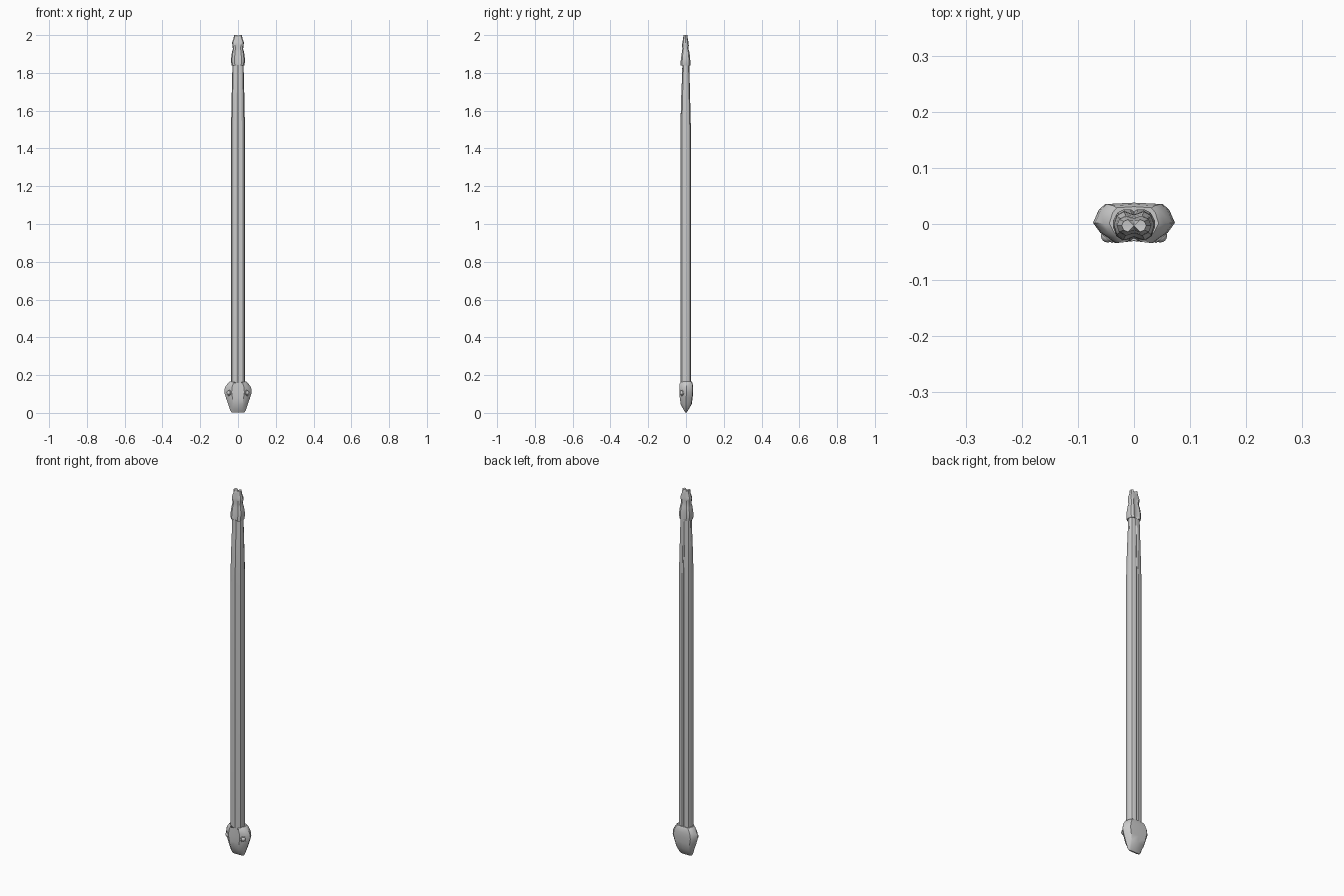
import bpy, bmesh, math

if "Cube" in bpy.data.objects:
    bpy.data.objects.remove(bpy.data.objects["Cube"])

def loft(name, half, rings, dip_top=0.0, dip_back=0.0, angle=30):
    """Loft a mirrored half profile through rings of (z, half width, half depth, centre y)."""
    prof = half + [(-x, y) for x, y in reversed(half) if x > 1e-6]
    bm = bmesh.new()
    loops = []
    for i, (z, sx, sy, cy) in enumerate(rings):
        loop = []
        for x, y in prof:
            dz = 0
            if i == len(rings) - 1 and abs(x) < 1e-6:
                dz = dip_top if y < 0 else dip_back
            loop.append(bm.verts.new((x * sx, cy + y * sy, z - dz)))
        loops.append(loop)
    n = len(prof)
    for a, b in zip(loops, loops[1:]):
        for k in range(n):
            j = (k + 1) % n
            bm.faces.new((a[k], a[j], b[j], b[k]))
    # fan caps, so notched ends stay clean
    for loop in (loops[0], loops[-1]):
        c = bm.verts.new((0, sum(v.co.y for v in loop) / n, sum(v.co.z for v in loop) / n))
        for k in range(n):
            bm.faces.new((loop[k], loop[(k + 1) % n], c))
    bmesh.ops.recalc_face_normals(bm, faces=bm.faces)
    me = bpy.data.meshes.new(name)
    bm.to_mesh(me)
    bm.free()
    ob = bpy.data.objects.new(name, me)
    bpy.context.collection.objects.link(ob)
    smooth(ob, angle)
    return ob

def smooth(ob, angle):
    bpy.ops.object.select_all(action='DESELECT')
    ob.select_set(True)
    bpy.context.view_layer.objects.active = ob
    bpy.ops.object.shade_smooth_by_angle(angle=math.radians(angle))

# long straight body with a shallow groove down front and back
body_half = [(0, -.84), (.2, -1), (.55, -.98), (.85, -.7), (1, -.15),
             (1, .3), (.8, .8), (.5, 1), (.15, 1), (0, .86)]
loft("body", body_half, [
    (.11, .036, .026, -.002), (.16, .037, .028, -.002), (1.5, .037, .028, -.002),
    (1.66, .034, .024, -.002), (1.78, .031, .020, -.001), (1.86, .029, .018, -.001)])

# flat wedge-shaped head, nose pointing down
head_half = [(0, -.9), (.46, -1), (.66, -.72), (.82, -.5), (1, 0),
             (.86, .65), (.7, .93), (0, 1)]
loft("head", head_half, [
    (0.003, .034, .004, .0), (.015, .042, .012, .0), (.045, .052, .029, .001),
    (.08, .064, .034, .001), (.11, .073, .036, .002), (.135, .069, .036, .002),
    (.157, .054, .034, .001), (.165, .044, .030, .001)], dip_top=.028, angle=35)

# eyes and the brow ring around each
for s, side in ((-1, "left"), (1, "right")):
    bpy.ops.mesh.primitive_uv_sphere_add(segments=16, ring_count=10, radius=.012,
                                         location=(s * .047, -.021, .106))
    eye = bpy.context.object
    eye.name = side + "_eye"
    smooth(eye, 60)
    bpy.ops.mesh.primitive_torus_add(major_segments=18, minor_segments=6,
                                     major_radius=.0135, minor_radius=.003,
                                     location=(s * .049, -.022, .106),
                                     rotation=(math.radians(90), 0, s * math.radians(42)))
    brow = bpy.context.object
    brow.name = side + "_eye_rim"
    smooth(brow, 60)

# segmented tail tip with a forked end
tip_half = [(0, -.75), (.5, -1), (.85, -.7), (1, 0), (.85, .7), (.5, 1), (0, .75)]
loft("tail_tip", tip_half, [
    (1.84, .033, .026, -.003), (1.855, .036, .026, -.003), (1.88, .036, .024, -.002),
    (1.91, .032, .020, -.002), (1.928, .027, .016, -.003), (1.945, .030, .018, -.003),
    (1.963, .031, .016, -.003), (1.982, .023, .012, -.003), (2.0, .022, .011, -.003)],
    dip_top=.014, dip_back=.014, angle=40)
